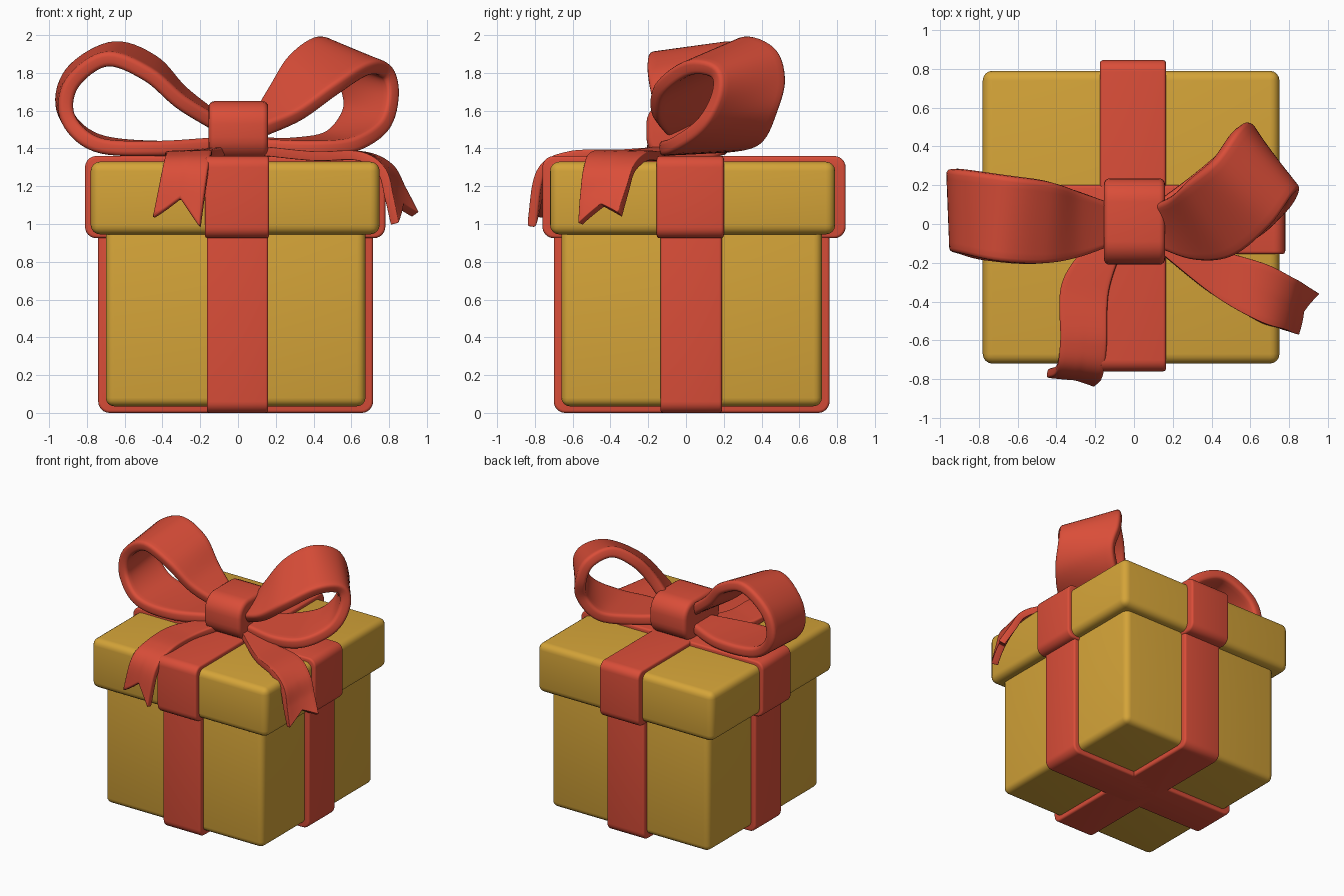
import bpy, bmesh
from mathutils import Vector

cube = bpy.data.objects.get("Cube")
if cube:
    bpy.data.objects.remove(cube, do_unlink=True)


def make_material(name, color):
    mat = bpy.data.materials.new(name)
    mat.use_nodes = True
    mat.diffuse_color = color
    mat.node_tree.nodes["Principled BSDF"].inputs["Base Color"].default_value = color
    return mat


GOLD = make_material("golden card", (0.66, 0.37, 0.04, 1))
RED = make_material("red ribbon", (0.70, 0.075, 0.04, 1))


def finish(name, bm, mat):
    mesh = bpy.data.meshes.new(name)
    bm.to_mesh(mesh)
    bm.free()
    mesh.materials.append(mat)
    obj = bpy.data.objects.new(name, mesh)
    bpy.context.collection.objects.link(obj)
    bpy.ops.object.select_all(action='DESELECT')
    obj.select_set(True)
    bpy.context.view_layer.objects.active = obj
    bpy.ops.object.shade_smooth_by_angle(angle=0.8)
    return obj


def rounded_box(name, low, high, mat, soft, axis=None, radius=0.0):
    """Box with soft edges; edges along the given axis get a larger radius first."""
    low, high = Vector(low), Vector(high)
    bm = bmesh.new()
    bmesh.ops.create_cube(bm, size=1)
    for v in bm.verts:
        v.co = (low + high) / 2 + v.co * (high - low)
    if axis is not None:
        along = [e for e in bm.edges
                 if abs((e.verts[0].co - e.verts[1].co).normalized()[axis]) > 0.9]
        bmesh.ops.bevel(bm, geom=along, offset=radius, segments=6, profile=0.5, affect='EDGES')
    sharp = [e for e in bm.edges if e.calc_face_angle(0) > 0.8]
    bmesh.ops.bevel(bm, geom=sharp, offset=soft, segments=4, profile=0.5, affect='EDGES')
    return finish(name, bm, mat)


def along_curve(points, t):
    """Point on a smooth curve through the given points."""
    pts = [Vector(p) for p in points]
    pts = [2 * pts[0] - pts[1]] + pts + [2 * pts[-1] - pts[-2]]
    spans = len(pts) - 3
    i = min(int(t * spans), spans - 1)
    f = t * spans - i
    a, b, c, d = pts[i:i + 4]
    return 0.5 * (2 * b + (c - a) * f + (2 * a - 5 * b + 4 * c - d) * f ** 2
                  + (3 * b - a - 3 * c + d) * f ** 3)


def ribbon(name, edge_a, edge_b, thickness, notch=0.0, rows=60, columns=8):
    """Thick ribbon spanned between two edge curves, with an optional V cut end."""
    bm = bmesh.new()
    grid = []
    for r in range(rows + 1):
        line = []
        for c in range(columns + 1):
            v = c / columns
            t = r / rows * (1 - notch * (1 - abs(2 * v - 1)))
            line.append(bm.verts.new(along_curve(edge_a, t).lerp(along_curve(edge_b, t), v)))
        grid.append(line)
    for r in range(rows):
        for c in range(columns):
            bm.faces.new((grid[r][c], grid[r][c + 1], grid[r + 1][c + 1], grid[r + 1][c]))
    obj = finish(name, bm, RED)
    solid = obj.modifiers.new("thickness", 'SOLIDIFY')
    solid.thickness = thickness
    solid.offset = 0
    bevel = obj.modifiers.new("soft rim", 'BEVEL')
    bevel.width = thickness * 0.35
    bevel.segments = 3
    bevel.limit_method = 'ANGLE'
    bevel.angle_limit = 0.9
    return obj


# Box and lid
rounded_box("box_body", (-0.70, -0.66, 0.035), (0.675, 0.72, 1.0), GOLD, 0.045)
rounded_box("box_lid", (-0.78, -0.72, 0.945), (0.75, 0.79, 1.33), GOLD, 0.05)

# Ribbon bands wrapped around the box and lid
rounded_box("body_band_lengthwise", (-0.165, -0.70, 0), (0.16, 0.76, 1.0), RED, 0.015, 0, 0.06)
rounded_box("body_band_crosswise", (-0.74, -0.135, 0), (0.715, 0.19, 1.0), RED, 0.015, 1, 0.06)
rounded_box("lid_band_lengthwise", (-0.175, -0.76, 0.925), (0.165, 0.845, 1.36), RED, 0.015, 0, 0.06)
rounded_box("lid_band_crosswise", (-0.81, -0.155, 0.925), (0.78, 0.2, 1.36), RED, 0.015, 1, 0.06)

# Bow knot
rounded_box("bow_knot", (-0.155, -0.21, 1.34), (0.16, 0.235, 1.65), RED, 0.03, 0, 0.12)

# Bow loops
ribbon("bow_loop_right",
       [(-.1, -.1, 1.42), (-.45, -.2, 1.40), (-.75, -.19, 1.42), (-.9, -.15, 1.56),
        (-.88, -.15, 1.74), (-.7, -.19, 1.87), (-.48, -.2, 1.79), (-.3, -.17, 1.64), (-.1, -.1, 1.52)],
       [(-.1, .1, 1.42), (-.4, .2, 1.40), (-.75, .24, 1.44), (-.92, .28, 1.6),
        (-.88, .28, 1.8), (-.66, .25, 1.93), (-.45, .22, 1.86), (-.3, .17, 1.7), (-.1, .1, 1.54)],
       0.08)
ribbon("bow_loop_left",
       [(.1, -.1, 1.41), (.4, -.14, 1.40), (.62, -.08, 1.42), (.78, .06, 1.52), (.83, .15, 1.68),
        (.80, .14, 1.80), (.7, 0, 1.82), (.52, -.15, 1.71), (.32, -.17, 1.57), (.1, -.1, 1.48)],
       [(.1, .1, 1.42), (.3, .25, 1.42), (.48, .4, 1.46), (.58, .47, 1.6), (.56, .51, 1.75),
        (.51, .47, 1.9), (.41, .33, 1.96), (.28, .22, 1.87), (.19, .14, 1.72), (.1, .1, 1.55)],
       0.08)

# Ribbon tails
ribbon("bow_tail_right",
       [(-.2, -.05, 1.37), (-.37, -.3, 1.36), (-.38, -.6, 1.355), (-.40, -.74, 1.28), (-.45, -.77, 1.03)],
       [(-.05, -.1, 1.39), (-.13, -.35, 1.37), (-.14, -.62, 1.36), (-.16, -.77, 1.27), (-.2, -.82, 0.98)],
       0.05, notch=0.11)
ribbon("bow_tail_left",
       [(.1, -.08, 1.39), (.4, -.13, 1.36), (.66, -.2, 1.36), (.8, -.27, 1.3), (.87, -.31, 1.18), (.94, -.35, 1.05)],
       [(.1, -.12, 1.39), (.4, -.36, 1.36), (.64, -.5, 1.36), (.76, -.54, 1.28), (.8, -.555, 1.14), (.83, -.56, 1.0)],
       0.05, notch=0.11)
